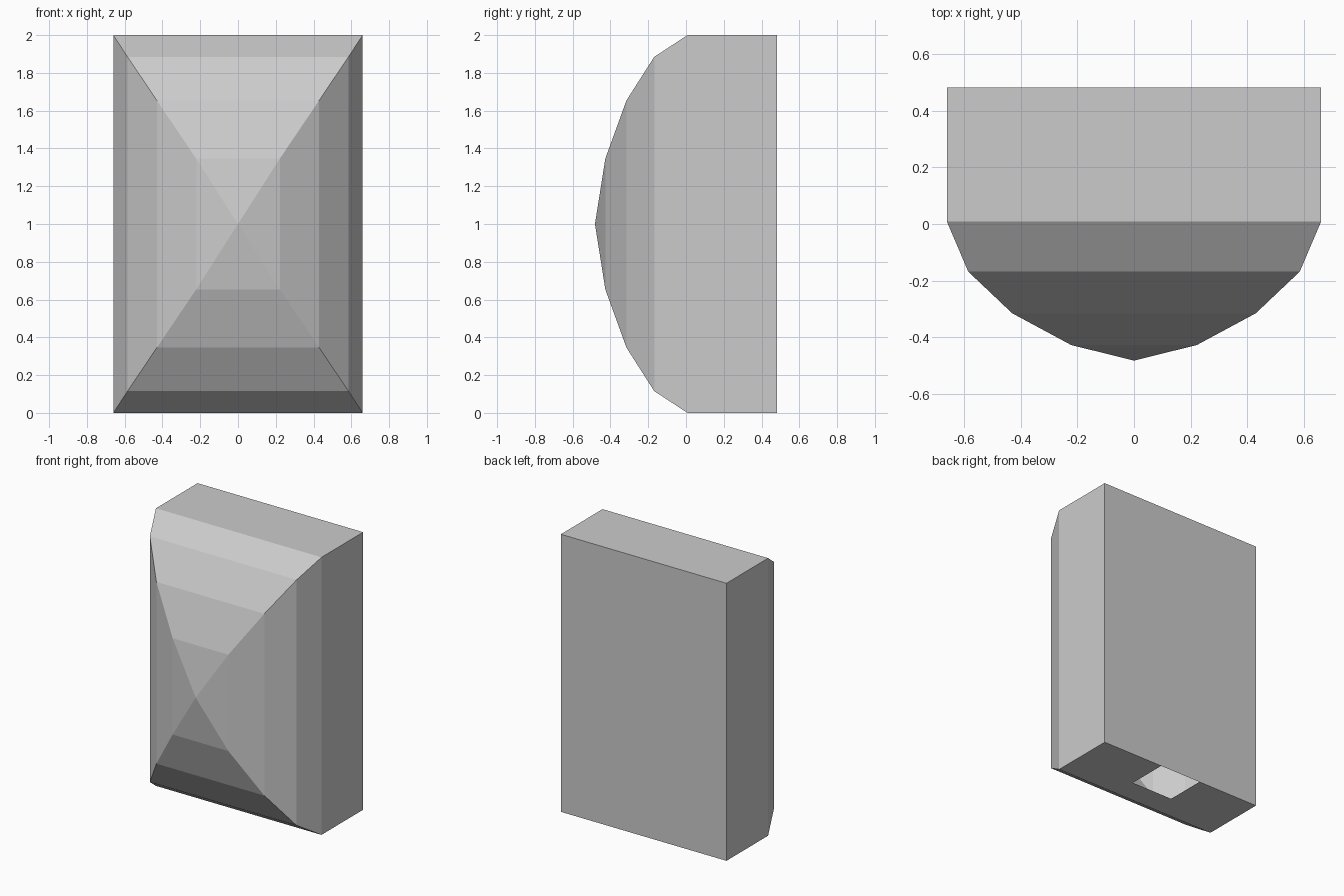
import bpy
import bmesh

cube = bpy.data.objects.get("Cube")
if cube:
    bpy.data.objects.remove(cube, do_unlink=True)

# Single grey material
grey = bpy.data.materials.new("light grey")
grey.use_nodes = True
colour = (0.6, 0.6, 0.6, 1)
grey.diffuse_color = colour
grey.node_tree.nodes["Principled BSDF"].inputs["Base Color"].default_value = colour

# Rectangular sections from back to front: depth, half width, half height
BACK = 0.482
SECTIONS = [(BACK, 0.66, 1.0), (0.008, 0.66, 1.0), (-0.168, 0.585, 0.885),
            (-0.315, 0.43, 0.655), (-0.427, 0.222, 0.347)]
HOLE_HALF, HOLE_FRONT = 0.167, 0.187

bm = bmesh.new()
rings = [[bm.verts.new((sx * w, y, 1 + sz * h))
          for sx, sz in ((-1, -1), (1, -1), (1, 1), (-1, 1))]
         for y, w, h in SECTIONS]

# Flat back, faceted sides and the pointed front
bm.faces.new(rings[0])
for a, b in zip(rings, rings[1:]):
    for i in range(4):
        j = (i + 1) % 4
        bm.faces.new((a[i], a[j], b[j], b[i]))
apex = bm.verts.new((0, -BACK, 1))
for i in range(4):
    bm.faces.new((rings[-1][i], rings[-1][(i + 1) % 4], apex))
bmesh.ops.recalc_face_normals(bm, faces=bm.faces[:])


# Rectangular opening in the underside, against the back wall
def cut_underside(point, normal, half_width):
    faces = [f for f in bm.faces if f.normal.z < -0.99
             and abs(f.calc_center_median().x) < half_width]
    edges = {e for f in faces for e in f.edges}
    verts = {v for f in faces for v in f.verts}
    bmesh.ops.bisect_plane(bm, geom=faces + list(edges) + list(verts),
                           plane_co=point, plane_no=normal)
    bm.normal_update()


for side in (-1, 1):
    cut_underside((side * HOLE_HALF, 0, 0), (1, 0, 0), 1)
cut_underside((0, HOLE_FRONT, 0), (0, 1, 0), 0.1)
opening = [f for f in bm.faces if f.normal.z < -0.99
           and abs(f.calc_center_median().x) < 0.1
           and f.calc_center_median().y > HOLE_FRONT]
bmesh.ops.delete(bm, geom=opening, context='FACES_ONLY')

mesh = bpy.data.meshes.new("hollow_shell")
bm.to_mesh(mesh)
bm.free()
mesh.materials.append(grey)
shell = bpy.data.objects.new("hollow_shell", mesh)
bpy.context.collection.objects.link(shell)
